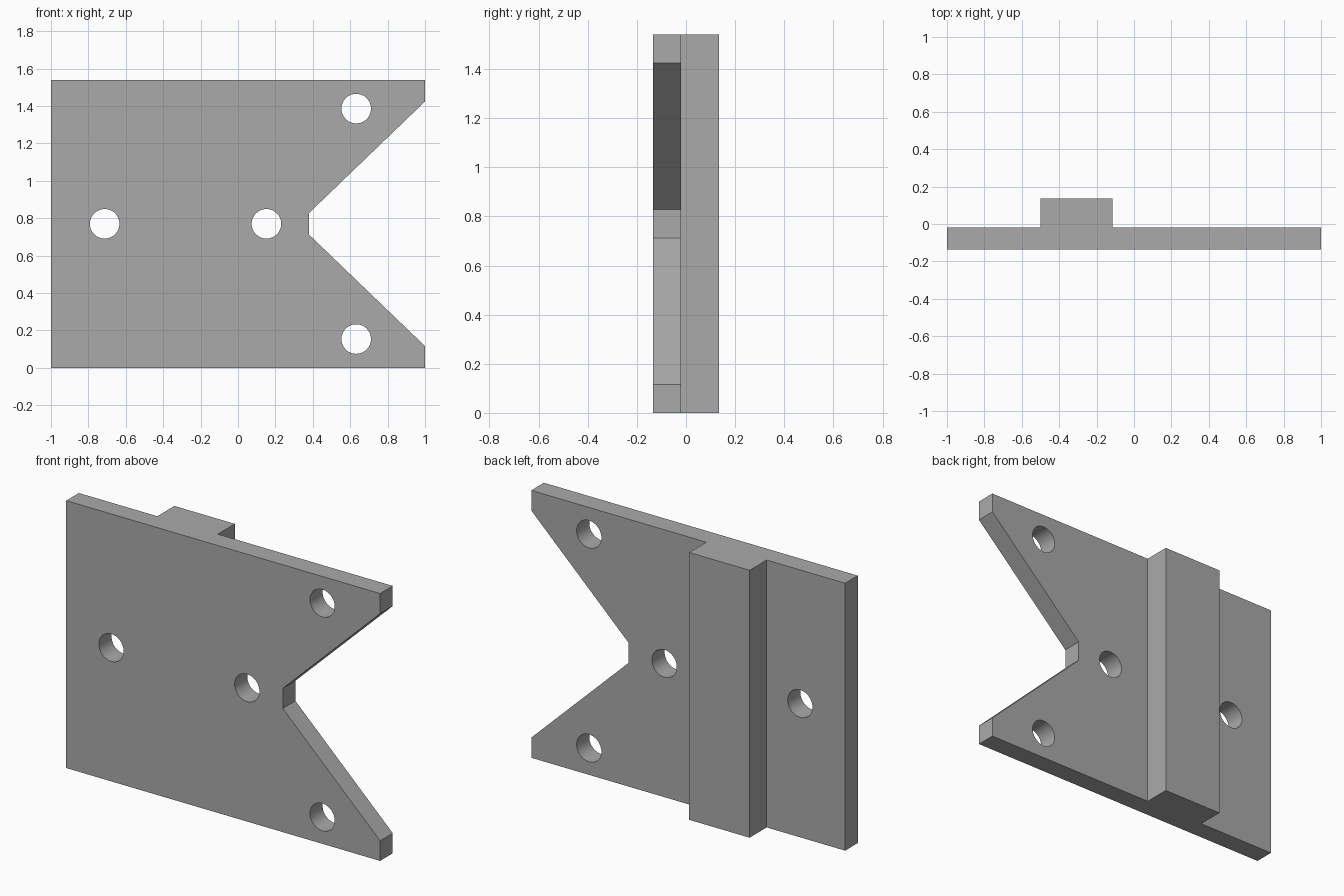
import bpy
import bmesh
from mathutils import Matrix, Vector

cube = bpy.data.objects.get("Cube")
if cube:
    bpy.data.objects.remove(cube, do_unlink=True)

HEIGHT = 1.54
MID = HEIGHT / 2
FRONT, STEP, BACK = -0.135, -0.02, 0.135

grey = bpy.data.materials.new("plain grey")
grey.use_nodes = True
colour = (0.4, 0.4, 0.4, 1)
grey.diffuse_color = colour
grey.node_tree.nodes["Principled BSDF"].inputs["Base Color"].default_value = colour


def add_object(name, bm):
    bmesh.ops.recalc_face_normals(bm, faces=bm.faces)
    mesh = bpy.data.meshes.new(name)
    bm.to_mesh(mesh)
    bm.free()
    mesh.materials.append(grey)
    obj = bpy.data.objects.new(name, mesh)
    bpy.context.collection.objects.link(obj)
    return obj


def prism(name, outline, direction):
    """Extrude a closed outline of 3D points along a direction."""
    bm = bmesh.new()
    face = bm.faces.new([bm.verts.new(p) for p in outline])
    extruded = bmesh.ops.extrude_face_region(bm, geom=[face])["geom"]
    verts = [g for g in extruded if isinstance(g, bmesh.types.BMVert)]
    bmesh.ops.translate(bm, verts=verts, vec=Vector(direction))
    return add_object(name, bm)


def hole_cutter(x, z):
    """Round cutter running front to back."""
    bm = bmesh.new()
    place = Matrix.Translation((x, 0, z)) @ Matrix.Rotation(1.5707963, 4, "X")
    bmesh.ops.create_cone(bm, cap_ends=True, segments=48, radius1=0.079,
                          radius2=0.079, depth=1, matrix=place)
    return add_object("hole_cutter", bm)


# Plate with an upright rib on its back
section = [(-1, FRONT), (1, FRONT), (1, STEP), (-0.115, STEP),
           (-0.115, BACK), (-0.5, BACK), (-0.5, STEP), (-1, STEP)]
plate = prism("ribbed_plate", [(x, y, 0) for x, y in section], (0, 0, HEIGHT))

# Flat-bottomed V notch in the left edge, widened past the edge for a clean cut
root, mouth, over = 0.058, 0.654, 0.1
slope = (mouth - root) / (1 - 0.38)
wide = mouth + over * slope
notch = [(0.38, -root), (1 + over, -wide), (1 + over, wide), (0.38, root)]
cutters = [prism("notch_cutter", [(x, -0.5, MID + z) for x, z in notch], (0, 1, 0))]

# Bolt holes: two on the centre line, one in each prong
for x, offset in [(-0.713, 0), (0.152, 0), (0.632, 0.616), (0.632, -0.616)]:
    cutters.append(hole_cutter(x, MID + offset))

# Cut the notch and holes, then drop the cutters
bpy.ops.object.select_all(action="DESELECT")
plate.select_set(True)
bpy.context.view_layer.objects.active = plate
for cutter in cutters:
    cutter.hide_render = True
    cut = plate.modifiers.new("cut", "BOOLEAN")
    cut.operation = "DIFFERENCE"
    cut.solver = "EXACT"
    cut.object = cutter
    bpy.ops.object.modifier_apply(modifier=cut.name)
    bpy.data.objects.remove(cutter, do_unlink=True)

bpy.ops.object.shade_smooth_by_angle(angle=0.5)
